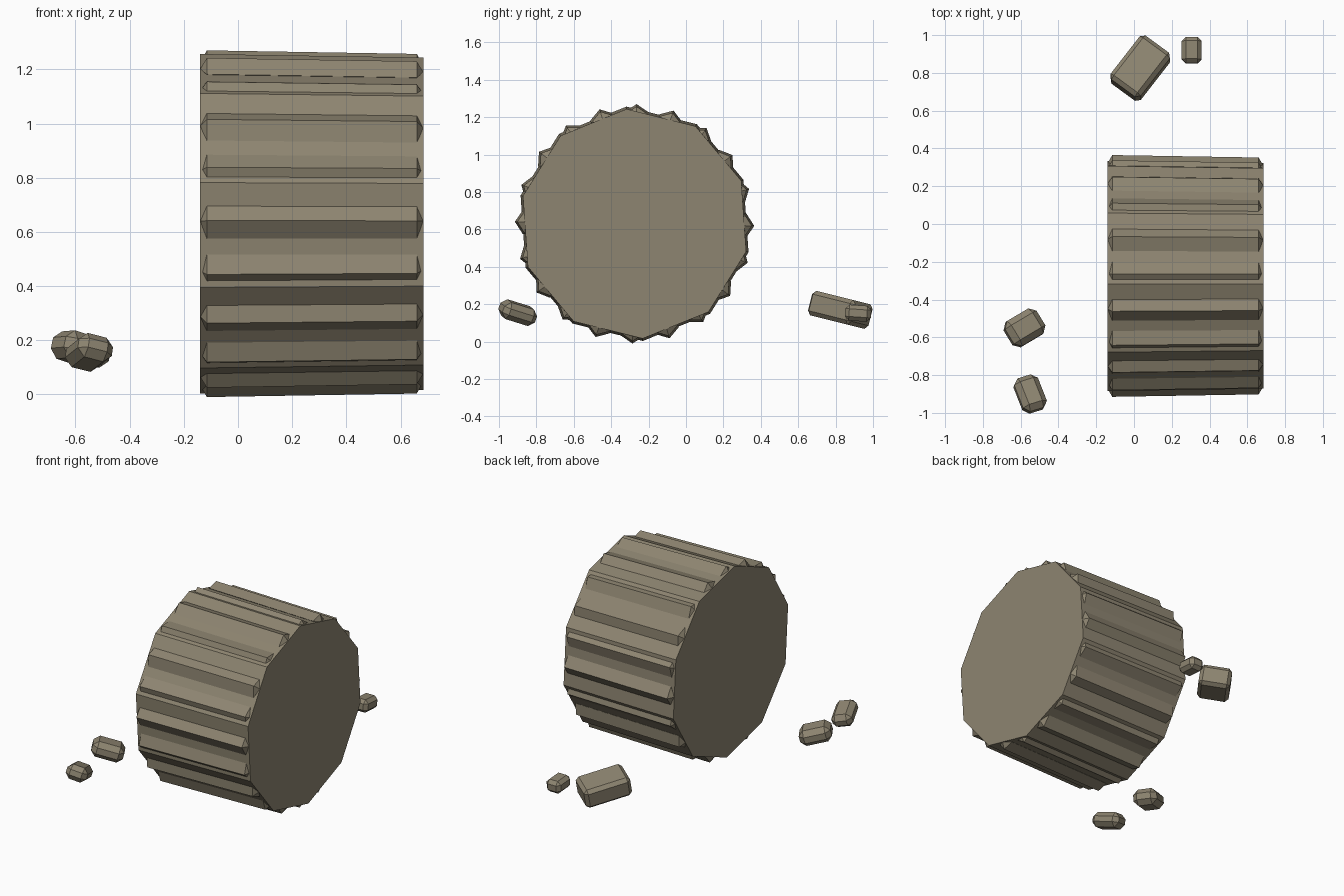
import bpy, bmesh
from math import cos, sin, radians
from mathutils import Vector, Euler

cube = bpy.data.objects.get("Cube")
if cube:
    bpy.data.objects.remove(cube, do_unlink=True)

stone = bpy.data.materials.new("weathered_stone")
stone.use_nodes = True
colour = (0.27, 0.235, 0.165, 1)
stone.diffuse_color = colour
stone.node_tree.nodes["Principled BSDF"].inputs["Base Color"].default_value = colour

LEFT, RIGHT = -0.14, 0.685
AXIS_Y, AXIS_Z = -0.275, 0.63


def finish(name, bm):
    bmesh.ops.recalc_face_normals(bm, faces=bm.faces[:])
    mesh = bpy.data.meshes.new(name)
    bm.to_mesh(mesh)
    bm.free()
    mesh.materials.append(stone)
    obj = bpy.data.objects.new(name, mesh)
    bpy.context.collection.objects.link(obj)
    return obj


def ring(bm, x, points):
    return [bm.verts.new((x, AXIS_Y + y, AXIS_Z + z)) for y, z in points]


def bridge(bm, a, b):
    n = len(a)
    for i in range(n):
        bm.faces.new((a[i], a[(i + 1) % n], b[(i + 1) % n], b[i]))


def polar(radius, angle):
    return radius * cos(angle), radius * sin(angle)


# Ten-sided drum, slightly tapered along its length
bm = bmesh.new()
ends = []
for x, r in ((LEFT, 0.628), (RIGHT, 0.615)):
    ends.append(ring(bm, x, [polar(r, radians(94 + 36 * i)) for i in range(10)]))
    bm.faces.new(ends[-1])
bridge(bm, *ends)
finish("column_drum", bm)


# Pointed ridges between the flutes, half sunk into the drum
def add_ridge(bm, angle):
    out = Vector((cos(angle), sin(angle)))
    side = Vector((-sin(angle), cos(angle)))

    def section(x, r):
        mid = out * r
        return ring(bm, x, [mid + out * 0.043, mid + side * 0.065,
                            mid - out * 0.043, mid - side * 0.065])

    a, b = section(LEFT + 0.025, 0.597), section(RIGHT - 0.025, 0.584)
    bridge(bm, a, b)
    for x, r, loop in ((LEFT, 0.597, a), (RIGHT, 0.584, b)):
        tip = ring(bm, x, [out * r])[0]
        for i in range(4):
            bm.faces.new((tip, loop[i], loop[(i + 1) % 4]))


bm = bmesh.new()
for i in range(20):
    add_ridge(bm, radians(179 + 18 * i))
finish("flute_ridges", bm)


# Broken chunks lying around the drum: name, centre, size, turn, chamfer
chunks = [
    ("large_chunk", (0.033, 0.825, 0.17), (0.30, 0.20, 0.135), (-14, 0, 53), 0.022),
    ("small_chunk", (0.305, 0.92, 0.152), (0.105, 0.14, 0.085), (-4, 0, 0), 0.022),
    ("side_chunk", (-0.58, -0.55, 0.166), (0.20, 0.155, 0.105), (-10, 12, 30), 0.032),
    ("front_chunk", (-0.55, -0.90, 0.155), (0.195, 0.135, 0.095), (-20, 8, 108), 0.03),
]
for name, centre, size, turn, chamfer in chunks:
    bm = bmesh.new()
    bmesh.ops.create_cube(bm, size=1)
    bmesh.ops.scale(bm, vec=size, verts=bm.verts[:])
    bmesh.ops.bevel(bm, geom=bm.edges[:], offset=chamfer, segments=1, affect="EDGES")
    # Spin first about the vertical, then tip towards the back
    spin = Euler((0, 0, radians(turn[2]))).to_matrix()
    tip = Euler((radians(turn[0]), radians(turn[1]), 0)).to_matrix()
    bmesh.ops.transform(bm, matrix=(tip @ spin).to_4x4(), verts=bm.verts[:])
    bmesh.ops.translate(bm, vec=centre, verts=bm.verts[:])
    finish(name, bm)
